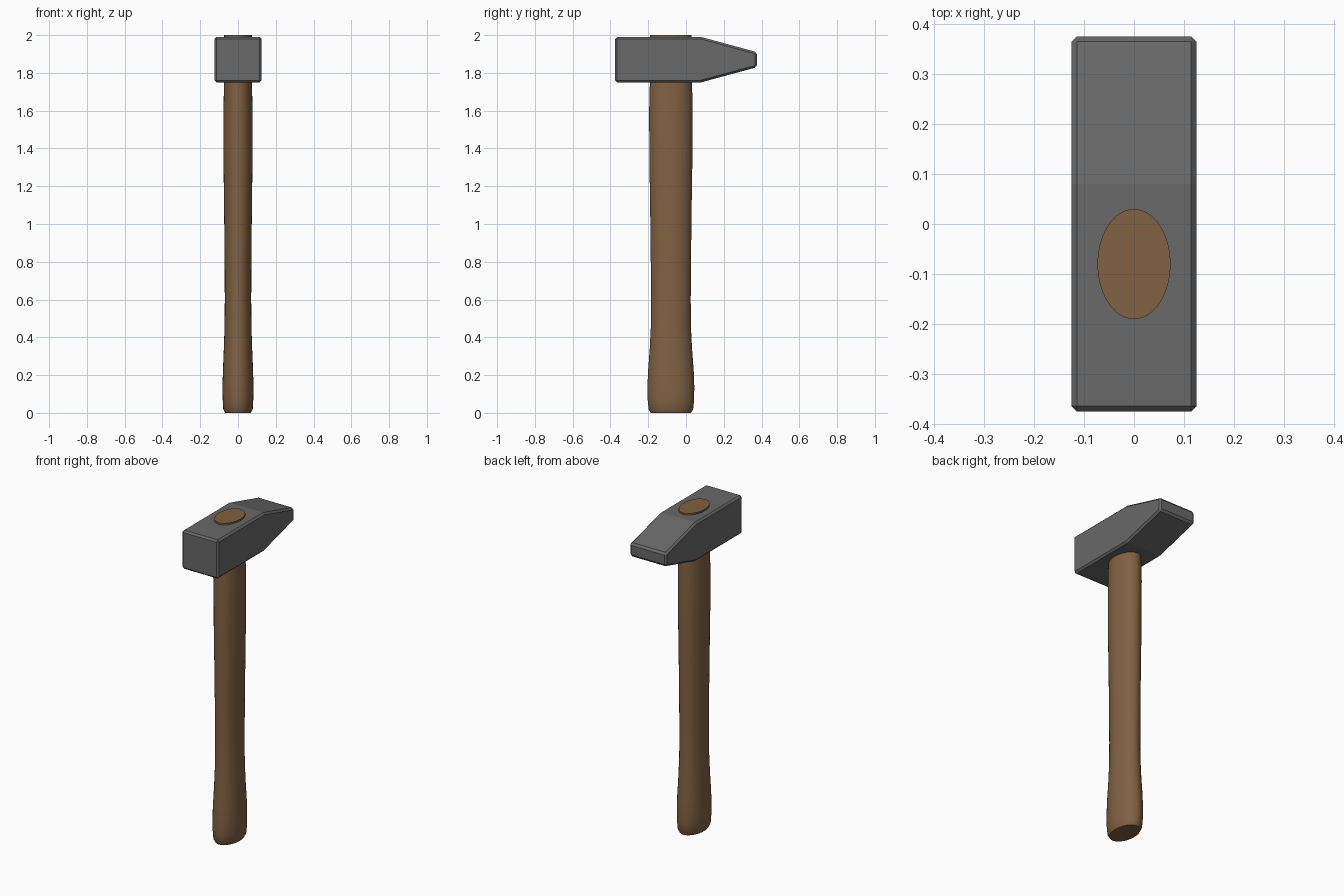
import bpy, bmesh, math

if "Cube" in bpy.data.objects:
    bpy.data.objects.remove(bpy.data.objects["Cube"])


def new_object(name, bm):
    bmesh.ops.recalc_face_normals(bm, faces=bm.faces)
    mesh = bpy.data.meshes.new(name)
    bm.to_mesh(mesh)
    bm.free()
    obj = bpy.data.objects.new(name, mesh)
    bpy.context.collection.objects.link(obj)
    return obj


# Head: side profile (y, z) extruded across x, with a small chamfer
profile = [(-0.375, 1.75), (0.08, 1.75), (0.375, 1.83),
           (0.375, 1.91), (0.08, 1.99), (-0.375, 1.99)]
bm = bmesh.new()
face = bm.faces.new([bm.verts.new((-0.125, y, z)) for y, z in profile])
ext = bmesh.ops.extrude_face_region(bm, geom=[face])
bmesh.ops.translate(bm, vec=(0.25, 0, 0),
                    verts=[g for g in ext["geom"] if isinstance(g, bmesh.types.BMVert)])
head = new_object("head", bm)
bevel = head.modifiers.new("chamfer", "BEVEL")
bevel.width = 0.011
bevel.segments = 1
bevel.limit_method = "ANGLE"
bevel.angle_limit = math.radians(30)

# Handle: stacked elliptical sections (z, x radius, y radius)
sections = [(0.0, 0.068, 0.107), (0.02, 0.078, 0.118), (0.07, 0.081, 0.123),
            (0.14, 0.082, 0.124), (0.22, 0.080, 0.121), (0.34, 0.075, 0.112),
            (0.46, 0.071, 0.106), (0.60, 0.070, 0.105), (0.85, 0.071, 0.107),
            (1.10, 0.074, 0.110), (1.35, 0.077, 0.114), (1.60, 0.077, 0.115),
            (1.70, 0.075, 0.113), (1.78, 0.073, 0.110), (2.0, 0.073, 0.110)]
SIDES = 48
bm = bmesh.new()
rings = []
for z, rx, ry in sections:
    angles = [2 * math.pi * i / SIDES for i in range(SIDES)]
    rings.append([bm.verts.new((rx * math.cos(a), -0.08 + ry * math.sin(a), z))
                  for a in angles])
for low, high in zip(rings, rings[1:]):
    for i in range(SIDES):
        j = (i + 1) % SIDES
        bm.faces.new((low[i], low[j], high[j], high[i]))
bm.faces.new(rings[0])
bm.faces.new(rings[-1])
handle = new_object("handle", bm)

# Smooth shading on the handle, keeping the end edges sharp
bpy.context.view_layer.objects.active = handle
handle.select_set(True)
bpy.ops.object.shade_smooth_by_angle(angle=math.radians(25))

# Colours
for obj, colour in ((handle, (0.22, 0.12, 0.055, 1)), (head, (0.14, 0.14, 0.14, 1))):
    mat = bpy.data.materials.new(obj.name + "_colour")
    mat.diffuse_color = colour
    mat.use_nodes = True
    mat.node_tree.nodes["Principled BSDF"].inputs["Base Color"].default_value = mat.diffuse_color
    obj.data.materials.append(mat)
